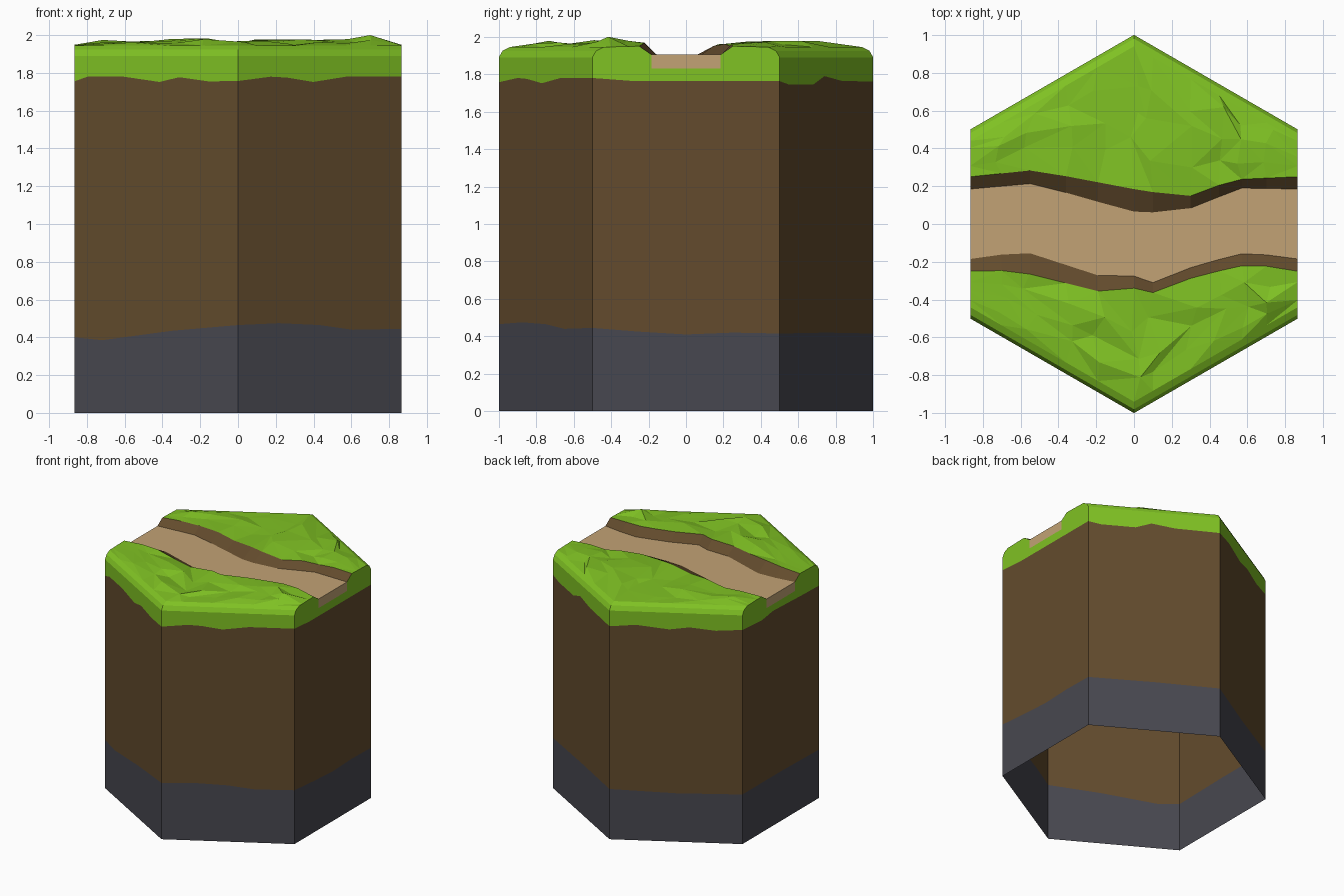
import bpy, bmesh, math, random
from mathutils import Vector

if "Cube" in bpy.data.objects:
    bpy.data.objects.remove(bpy.data.objects["Cube"])

random.seed(7)
W = math.sqrt(3) / 2


def material(name, rgb):
    m = bpy.data.materials.new(name)
    m.diffuse_color = (*rgb, 1)
    m.use_nodes = True
    m.node_tree.nodes["Principled BSDF"].inputs["Base Color"].default_value = m.diffuse_color
    return m


GRASS = material("grass green", (0.215, 0.54, 0.017))
SOIL = material("soil brown", (0.125, 0.071, 0.026))
SAND = material("path sand", (0.54, 0.365, 0.178))
STONE = material("stone grey", (0.064, 0.064, 0.08))


def interp(pts, x):
    for (a, za), (b, zb) in zip(pts, pts[1:]):
        if x <= b:
            return za + (zb - za) * max(0, x - a) / (b - a)
    return pts[-1][1]


def grid(name, rows, mat, outward, jumble=False, skip=None):
    """Skin rows of points with flat faces that look along outward(centre)."""
    bm = bmesh.new()
    vs = [[bm.verts.new(p) for p in row] for row in rows]
    for r, s in zip(vs, vs[1:]):
        for i in range(len(r) - 1):
            q = [r[i], r[i + 1], s[i + 1], s[i]]
            if skip and skip((r[i].co + r[i + 1].co) / 2):
                continue
            if jumble:
                if random.random() < 0.5:
                    q = q[1:] + q[:1]
                bm.faces.new(q[:3])
                bm.faces.new([q[0], q[2], q[3]])
            else:
                bm.faces.new(q)
    bmesh.ops.remove_doubles(bm, verts=bm.verts, dist=1e-5)
    bm.normal_update()
    for f in bm.faces:
        if f.normal.dot(outward(f.calc_center_median())) < 0:
            f.normal_flip()
    me = bpy.data.meshes.new(name)
    bm.to_mesh(me)
    bm.free()
    me.materials.append(mat)
    ob = bpy.data.objects.new(name, me)
    bpy.context.collection.objects.link(ob)
    return ob


def up(c):
    return Vector((0, 0, 1))


def out(c):
    return Vector((c.x, c.y, 0))


# ---- hexagonal walls: parameter p runs 0..6 round the corners ----
corners = [(-W, -.5), (0, -1), (W, -.5), (W, .5), (0, 1), (-W, .5), (-W, -.5)]
soil_line = [(0, 1.755), (.08, 1.78), (.3, 1.78), (.52, 1.752), (.64, 1.777), (.82, 1.755),
             (1, 1.757), (1.2, 1.78), (1.3, 1.775), (1.46, 1.752), (1.66, 1.78), (2, 1.78),
             (2.2, 1.765), (3, 1.763), (3.1, 1.745), (3.36, 1.745), (3.48, 1.79), (3.66, 1.765),
             (4, 1.76), (4.2, 1.78), (4.45, 1.752), (4.6, 1.775), (4.8, 1.755), (5, 1.77),
             (5.25, 1.752), (5.4, 1.775), (5.8, 1.76), (6, 1.755)]
stone_line = [(0, .40), (.17, .385), (.6, .435), (1, .465), (1.25, .475), (1.5, .465), (1.7, .44),
              (2, .445), (2.25, .425), (2.5, .41), (2.75, .42), (3, .415), (3.5, .42), (4, .415),
              (4.5, .40), (5, .41), (5.5, .41), (6, .40)]
end_top = [(0, 1.905), (.185, 1.905), (.25, 1.95), (.44, 1.945), (.48, 1.925), (.5, 1.89)]


def at(p):
    i = min(int(p), 5)
    a, b = Vector(corners[i]), Vector(corners[i + 1])
    return a.lerp(b, p - i)


def top_z(p):
    q = at(p)
    return interp(end_top, abs(q.y)) if abs(q.x) > W - 1e-4 else 1.89


ps = {p for p, _ in soil_line + stone_line}
for e in (2.5, 5.5):
    for y, _ in end_top[1:-1]:
        ps |= {e - y, e + y}
ps = sorted(ps)


def ring(zf):
    return [(*at(p), zf(p)) for p in ps]


def path_end(c):
    return abs(c.x) > W - 1e-3 and abs(c.y) < .185


low, stone = ring(lambda p: 0), ring(lambda p: interp(stone_line, p))
soil, cut, rim = ring(lambda p: interp(soil_line, p)), ring(lambda p: 1.83), ring(top_z)
grid("stone_base", [low, stone], STONE, out)
grid("soil_body", [stone, soil], SOIL, out)
grid("grass_skirt", [soil, cut], GRASS, out)
grid("grass_rim", [cut, rim], GRASS, out, skip=path_end)
grid("path_ends", [cut, rim], SAND, out, skip=lambda c: not path_end(c))

# ---- top: path floor, soil banks and faceted grass ----
north_sand = [(-W, .185), (-.53, .215), (-.2, .12), (.04, .055), (.31, .085), (.56, .19), (W, .185)]
north_grass = [(-W, .25), (-.53, .285), (.05, .175), (.29, .145), (.53, .235), (W, .25)]
south_sand = [(-W, -.185), (-.58, -.145), (-.18, -.275), (-.03, -.265), (.1, -.31), (.34, -.215),
              (.6, -.15), (W, -.185)]
south_grass = [(-W, -.25), (-.63, -.245), (-.19, -.355), (-.04, -.33), (.11, -.365), (.33, -.275),
               (.62, -.21), (W, -.25)]
xs = [-W, -.7, -.55, -.36, -.19, 0, .1, .3, .45, .57, .7, W]

grid("path_floor", [[(x, interp(line, x), 1.905) for x in xs] for line in (south_sand, north_sand)],
     SAND, up)

for side, s, inner, edge in (("north", 1, north_sand, north_grass), ("south", -1, south_sand, south_grass)):
    bank_low = [(x, interp(inner, x), 1.905) for x in xs]
    bank_high = [(x, interp(edge, x), 1.95 if abs(x) == W else random.uniform(1.95, 1.972)) for x in xs]
    grid(side + "_bank", [bank_low, bank_high], SOIL, up)
    rows = [bank_high]
    for v in (.3, .55, .8):
        row = []
        for x in xs:
            hex_y = 1 - abs(x) / (2 * W)
            fixed = abs(x) == W
            vj = v if fixed else v + random.uniform(-.09, .09)
            xj = x if fixed else x + random.uniform(-.04, .04)
            y0 = interp(edge, x)
            y = y0 + (s * (hex_y - .06) - y0) * vj
            z = 1.95 - .005 * v if fixed else random.uniform(1.945, 1.982)
            if s < 0 and x == .7 and v == .55:
                xj, z = .7, 2.0
            row.append((xj, y, z))
        rows.append(row)
    # stepped bevel along the slanted hex edges
    for d, z in ((.06, 1.945), (.02, 1.925), (0, 1.89)):
        rows.append([(x, s * (1 - abs(x) / (2 * W) - d), z) for x in xs])
    grid(side + "_grass", rows, GRASS, up, jumble=True)
